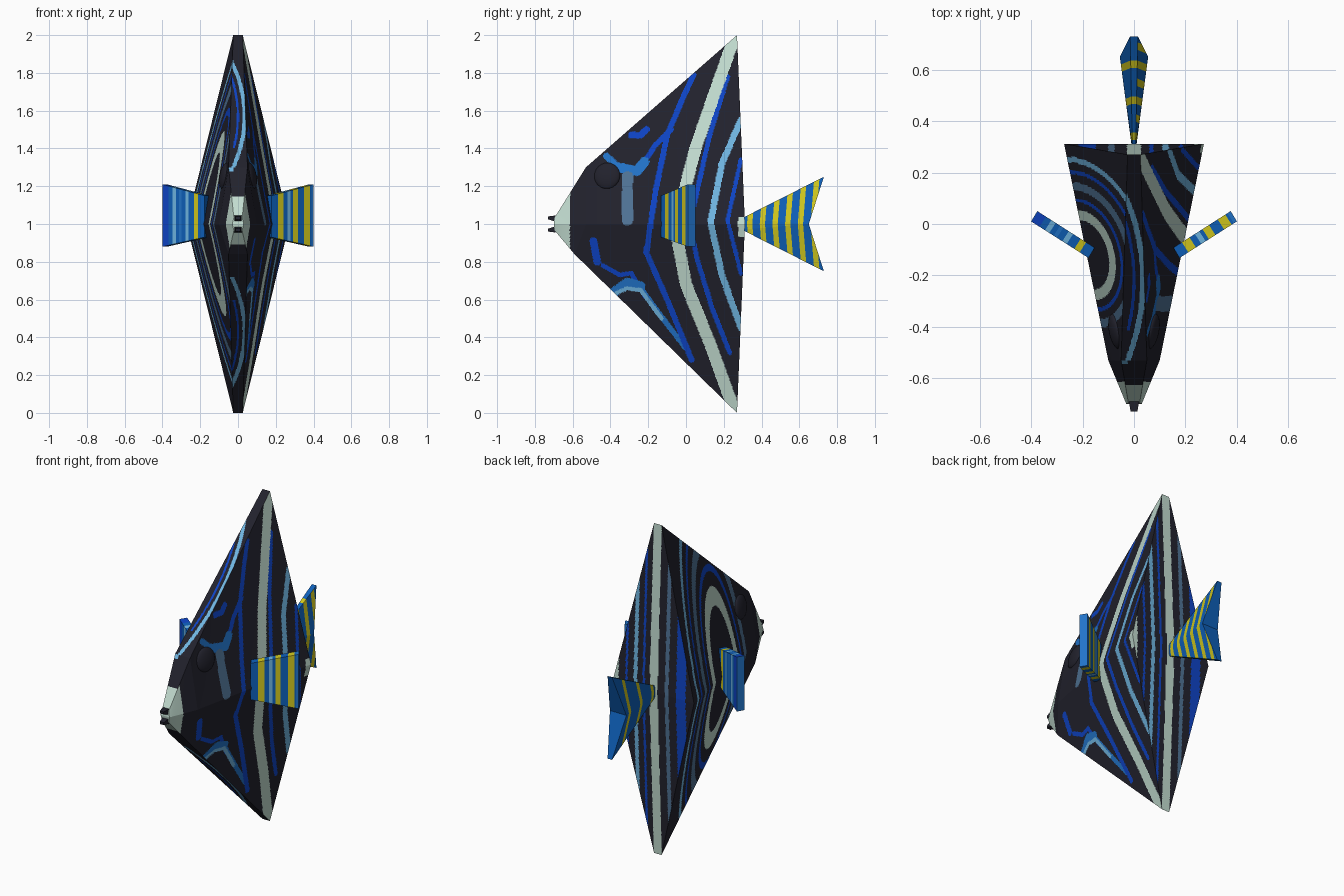
import bpy, bmesh, math
from mathutils import Vector

if "Cube" in bpy.data.objects:
    bpy.data.objects.remove(bpy.data.objects["Cube"])

# ---- colours -------------------------------------------------------------
def linear(c):
    c /= 255
    return c / 12.92 if c < 0.04045 * 255 / 255 else ((c + 0.055) / 1.055) ** 2.4

PALETTE = {"navy_black": (34, 34, 45), "pale_mint": (194, 220, 208),
           "deep_blue": (14, 68, 198), "sky_blue": (112, 182, 226),
           "mid_blue": (34, 116, 202), "slate_blue": (80, 116, 150),
           "fin_blue": (14, 96, 186), "yellow": (210, 200, 30)}
NAMES = list(PALETTE)
MATS = []
for name, rgb in PALETTE.items():
    m = bpy.data.materials.new(name)
    m.diffuse_color = [linear(c) for c in rgb] + [1]
    m.use_nodes = True
    m.node_tree.nodes["Principled BSDF"].inputs["Base Color"].default_value = m.diffuse_color
    MATS.append(m)
DARK, PALE, BLUE, SKY, MID, SLATE, FIN, YEL = range(8)

def add_object(name, mesh):
    for m in MATS:
        mesh.materials.append(m)
    ob = bpy.data.objects.new(name, mesh)
    bpy.context.collection.objects.link(ob)
    return ob

# ---- painted rules -------------------------------------------------------
# right flank stripes: colour, half width, path in (y, z)
STRIPES = [
    (PALE, .032, [(.26, 2.0), (.14, 1.66), (.05, 1.40), (-.02, 1.13), (-.055, .97), (0, .68), (.13, .36), (.26, 0)]),
    (BLUE, .015, [(.04, 1.79), (-.02, 1.66), (-.10, 1.47), (-.16, 1.18), (-.21, .85), (-.10, .60), (.03, .28)]),
    (BLUE, .013, [(.22, 1.78), (.12, 1.45), (.06, 1.18), (.02, 1.0), (.06, .81), (.14, .55), (.23, .32)]),
    (SKY, .017, [(.29, 1.55), (.19, 1.32), (.13, 1.01), (.19, .73), (.29, .45)]),
    (BLUE, .011, [(.29, 1.34), (.22, 1.02), (.29, .74)]),
    (SLATE, .030, [(-.31, 1.25), (-.31, 1.02)]),
    (MID, .026, [(-.36, 1.30), (-.26, 1.28), (-.22, 1.33)]),
    (MID, .018, [(-.42, 1.36), (-.36, 1.30)]),
    (BLUE, .014, [(-.22, 1.33), (-.16, 1.42), (-.08, 1.50)]),
    (BLUE, .018, [(-.29, 1.47), (-.24, 1.47), (-.21, 1.50)]),
    (BLUE, .020, [(-.49, .91), (-.47, .80)]),
    (SKY, .011, [(-.38, .63), (-.31, .66), (-.24, .65), (-.13, .50)]),
    (MID, .026, [(-.38, .64), (-.31, .69), (-.24, .67)]),
    (MID, .014, [(-.24, .66), (-.13, .51), (0, .34)]),
    (BLUE, .012, [(-.44, .78), (-.35, .73), (-.29, .74), (-.22, .62)]),
]
# left flank rings: colour, inner radius, outer radius
RINGS = [(PALE, .135, .175), (BLUE, .205, .22), (SLATE, .25, .282),
         (BLUE, .315, .33), (SKY, .36, .382)]

def seg_dist(y, z, a, b):
    dy, dz = b[0] - a[0], b[1] - a[1]
    t = ((y - a[0]) * dy + (z - a[1]) * dz) / (dy * dy + dz * dz)
    t = 0 if t < 0 else 1 if t > 1 else t
    return math.hypot(y - a[0] - t * dy, z - a[1] - t * dz)

def flank_right(x, y, z):
    if y < -.615 or (y > .275 and .93 < z < 1.04):
        return PALE
    for col, w, path in STRIPES:
        for a, b in zip(path, path[1:]):
            if seg_dist(y, z, a, b) < w:
                return col
    return DARK

def flank_left(x, y, z):
    if y < -.615:
        return PALE
    r = math.hypot(y + .12, (z - 1) / 2.8)
    if y > -.40:
        for col, a, b in RINGS:
            if a < r < b:
                return col
    return DARK

def ridge(x, y, z):
    h = abs(z - 1)
    if y < -.63:
        return PALE
    off = x - .035 + .06 * ((h - .57) / .27) ** 2
    if h > .28 and abs(off) < .011:
        return SKY
    return BLUE if abs(off + .035) < .006 and h > .4 else DARK

def rear(x, y, z):
    a = abs(x)
    if a < .027:
        return PALE
    if x < 0:
        return BLUE if .15 < a < .215 else SLATE if .075 < a < .10 else DARK
    if a > .235:
        return PALE
    return BLUE if .06 < a < .075 or .175 < a < .19 else SKY if .11 < a < .135 else DARK

# ---- body: faceted shell made of finely divided flat panels ---------------
verts, faces, cols = [], [], []

def panel(a, b, c, d, nu, nv, rule):
    a, b, c, d = map(Vector, (a, b, c, d))
    mid = (a + b + c + d) / 4
    flip = (c - a).cross(d - b).dot(mid - Vector((0, 0, 1))) < 0
    base = len(verts)
    for i in range(nu + 1):
        for j in range(nv + 1):
            u, v = i / nu, j / nv
            verts.append(a.lerp(b, u).lerp(d.lerp(c, u), v))
    for i in range(nu):
        for j in range(nv):
            k = base + i * (nv + 1) + j
            q = (k, k + nv + 1, k + nv + 2, k + 1)
            faces.append(q[::-1] if flip else q)
            cols.append(rule(*((verts[q[0]] + verts[q[2]]) / 2)))

def pt(p, s):
    return (p[0] * s, p[1], p[2])

NOSE = [(.022, -.695, 1.035), (.03, -.70, 1.0), (.022, -.695, .965)]
HEAD = [(.05, -.53, 1.30), (.10, -.53, 1.0), (.05, -.59, .84)]
TAIL = [(.025, .27, 2.0), (.272, .312, 1.0), (.025, .27, 0)]
for s, rule in ((1, flank_right), (-1, flank_left)):
    for i in (0, 1):   # upper and lower halves of each flank
        panel(*[pt(p, s) for p in (HEAD[i], TAIL[i], TAIL[i + 1], HEAD[i + 1])], 150, 130, rule)
        panel(*[pt(p, s) for p in (NOSE[i], HEAD[i], HEAD[i + 1], NOSE[i + 1])], 24, 20, rule)
for i in (0, 2):       # top and bottom ridges
    panel(pt(HEAD[i], 1), pt(TAIL[i], 1), pt(TAIL[i], -1), pt(HEAD[i], -1), 90, 24, ridge)
    panel(pt(NOSE[i], 1), pt(HEAD[i], 1), pt(HEAD[i], -1), pt(NOSE[i], -1), 12, 4, ridge)
for i in (0, 1):       # blunt nose and rear
    panel(pt(NOSE[i], 1), pt(NOSE[i + 1], 1), pt(NOSE[i + 1], -1), pt(NOSE[i], -1), 1, 1, flank_right)
    panel(pt(TAIL[i], 1), pt(TAIL[i + 1], 1), pt(TAIL[i + 1], -1), pt(TAIL[i], -1), 90, 64, rear)
me = bpy.data.meshes.new("body")
me.from_pydata(verts, [], faces)
body = add_object("body", me)
me.polygons.foreach_set("material_index", cols)
me.update()

# ---- fins: convex blocks cut into coloured bands --------------------------
def banded_hull(name, points, origin, axis, base, bands, left_bands=None):
    bm = bmesh.new()
    for p in points:
        bm.verts.new(p)
    bmesh.ops.convex_hull(bm, input=bm.verts)
    o, n = Vector(origin), Vector(axis).normalized()
    for _, a, b in bands:
        for t in (a, b):
            bmesh.ops.bisect_plane(bm, geom=bm.verts[:] + bm.edges[:] + bm.faces[:],
                                   plane_co=o + n * t, plane_no=n)
    bmesh.ops.recalc_face_normals(bm, faces=bm.faces)
    for f in bm.faces:
        t = (f.calc_center_median() - o).dot(n)
        f.normal_update()
        use = left_bands if left_bands and f.normal.x < .1 else bands
        f.material_index = next((c for c, a, b in use if a < t < b), base)
    mesh = bpy.data.meshes.new(name)
    bm.to_mesh(mesh)
    bm.free()
    return add_object(name, mesh)

# side fins, swept backwards
RIGHT_BANDS = [(YEL, .04, .075), (SKY, .10, .12), (YEL, .135, .165), (YEL, .205, .24), (MID, .25, .30)]
LEFT_BANDS = [(YEL, .04, .065), (SKY, .10, .12), (MID, .145, .16), (SKY, .18, .20), (BLUE, .225, .262), (MID, .262, .30)]
for s, side, bands in ((1, "right", RIGHT_BANDS), (-1, "left", LEFT_BANDS)):
    pts = []
    for x, y, z0, z1 in ((.165, -.112, .93, 1.15), (.388, .03, .88, 1.21)):
        for k in (-1, 1):
            for z in (z0, z1):
                pts.append((s * (x - k * .012), y + k * .02, z))
    banded_hull(side + "_fin", pts, (s * .165, -.112, 1), (s * .843, .537, 0), FIN, bands)

# forked tail, upper and lower lobes, with sparser bands on the left
TAIL_BANDS = [(YEL, .322 + .067 * k, .350 + .067 * k) for k in range(7)]
for s, lobe in ((1, "upper"), (-1, "lower")):
    pts = [(k * x, y, 1 + s * h) for k in (-1, 1)
           for x, y, h in ((.008, .295, 0), (.006, .295, .03), (.055, .65, 0), (.015, .73, .25))]
    banded_hull(lobe + "_tail_lobe", pts, (0, 0, 1), (0, 1, -.08 * s), FIN, TAIL_BANDS, TAIL_BANDS[::2])

# lips
for s, lip in ((1, "upper"), (-1, "lower")):
    pts = [(k * x, y, 1 + s * h) for k in (-1, 1)
           for x, y, h in ((.02, -.69, .012), (.02, -.69, .045), (.013, -.73, .025), (.013, -.73, .04))]
    banded_hull(lip + "_lip", pts, (0, 0, 0), (0, 1, 0), DARK, [])

# eyes
for s, side in ((1, "right"), (-1, "left")):
    bpy.ops.mesh.primitive_uv_sphere_add(segments=24, ring_count=12, radius=.07,
                                         location=(s * .072, -.418, 1.255))
    eye = bpy.context.object
    eye.name = side + "_eye"
    eye.scale = (.32, 1, 1)
    eye.rotation_euler = (0, -s * .18, -s * .2)
    eye.data.materials.append(MATS[DARK])
    bpy.ops.object.shade_smooth()
